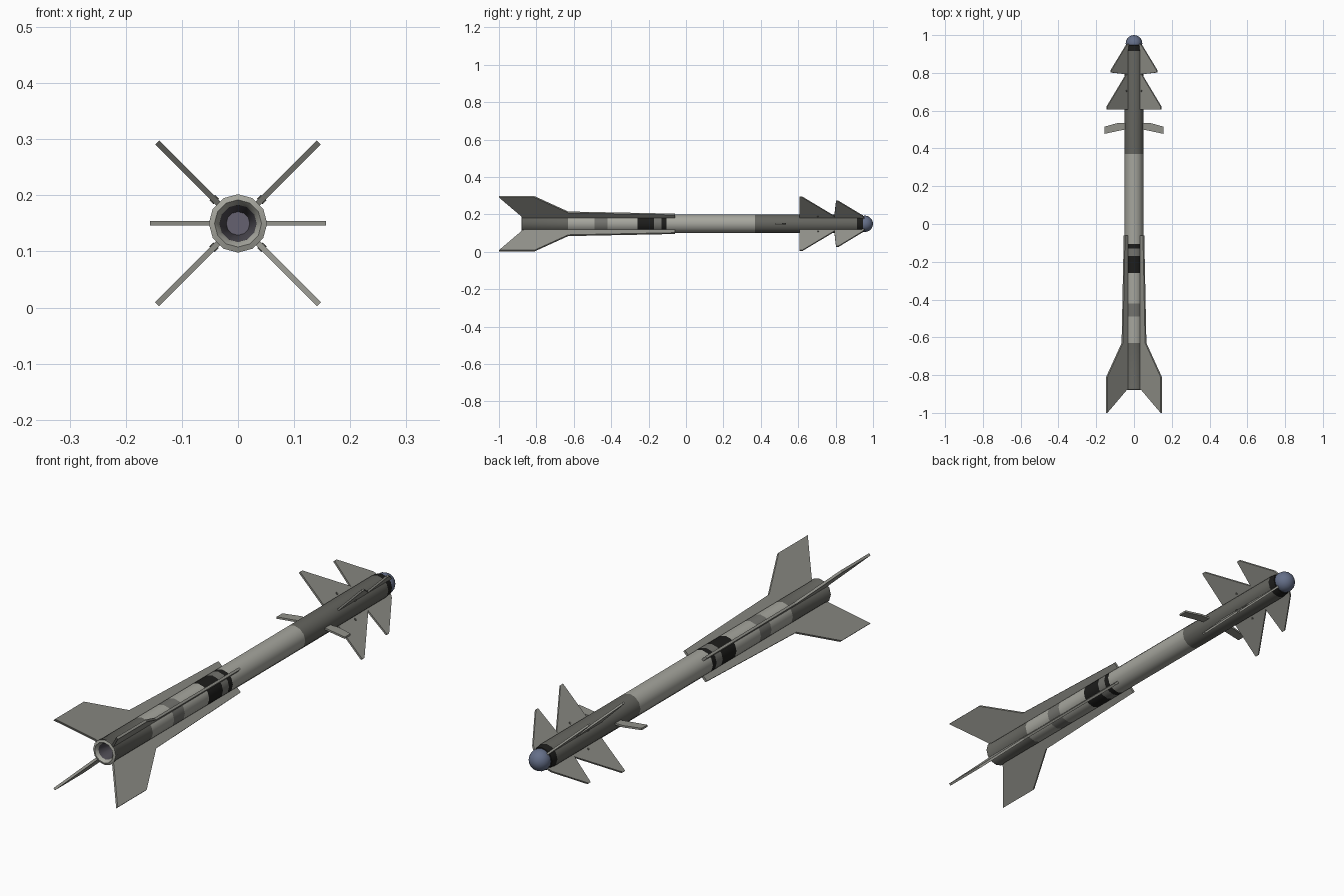
import bpy, bmesh, math
from mathutils import Vector, Matrix

if "Cube" in bpy.data.objects:
    bpy.data.objects.remove(bpy.data.objects["Cube"])

AXIS_Z = 0.15
SIDES = 12


def material(name, rgb):
    m = bpy.data.materials.new(name)
    m.diffuse_color = (*rgb, 1)
    m.use_nodes = True
    m.node_tree.nodes["Principled BSDF"].inputs["Base Color"].default_value = m.diffuse_color
    return m


LIGHT = material("light_grey", (0.38, 0.38, 0.34))
MID = material("mid_grey", (0.17, 0.17, 0.155))
DARK = material("dark_grey", (0.13, 0.13, 0.115))
BLACK = material("black_band", (0.012, 0.012, 0.011))
FIN = material("fin_grey", (0.29, 0.29, 0.26))
GLASS = material("seeker_glass", (0.13, 0.16, 0.25))
BURNT = material("burnt_metal", (0.07, 0.065, 0.08))
PLUG = material("plug_grey", (0.13, 0.12, 0.16))


def finish(name, bm, mats, angle=40):
    bmesh.ops.recalc_face_normals(bm, faces=bm.faces)
    me = bpy.data.meshes.new(name)
    bm.to_mesh(me)
    bm.free()
    for m in mats:
        me.materials.append(m)
    ob = bpy.data.objects.new(name, me)
    bpy.context.collection.objects.link(ob)
    bpy.context.view_layer.objects.active = ob
    ob.select_set(True)
    bpy.ops.object.shade_smooth_by_angle(angle=math.radians(angle))
    ob.select_set(False)
    return ob


def lathe(name, profile, sides=SIDES):
    """profile: (y, radius, material of the strip leading to the next point)"""
    mats = list(dict.fromkeys(p[2] for p in profile))
    bm = bmesh.new()
    rings = []
    for y, r, _ in profile:
        n = sides if r > 0 else 1
        rings.append([bm.verts.new((r * math.sin(math.tau * i / sides), y,
                                    AXIS_Z + r * math.cos(math.tau * i / sides)))
                      for i in range(n)])
    for a, b, p in zip(rings, rings[1:], profile):
        for i in range(sides):
            j = (i + 1) % sides
            quad = [a[i % len(a)], a[j % len(a)], b[j % len(b)], b[i % len(b)]]
            f = bm.faces.new(list(dict.fromkeys(quad)))
            f.material_index = mats.index(p[2])
    return finish(name, bm, mats)


def fin(name, outline, angle, thick, mat=FIN):
    """Flat plate: outline of (radius, y), turned about the body axis"""
    bm = bmesh.new()
    face = bm.faces.new([bm.verts.new((r, y, -thick / 2)) for r, y in outline])
    ext = bmesh.ops.extrude_face_region(bm, geom=[face])
    bmesh.ops.translate(bm, vec=(0, 0, thick),
                        verts=[v for v in ext["geom"] if isinstance(v, bmesh.types.BMVert)])
    bm.transform(Matrix.Translation((0, 0, AXIS_Z)) @ Matrix.Rotation(math.radians(angle), 4, "Y"))
    return finish(name, bm, [mat], 30)


# Banded body tube with the exhaust nozzle folded into its rear end
R = 0.05
lathe("body", [
    (-0.80, 0, PLUG), (-0.80, 0.021, BURNT), (-0.868, 0.033, LIGHT),
    (-0.880, 0.042, LIGHT), (-0.876, 0.052, DARK), (-0.866, 0.052, DARK), (-0.862, R, DARK),
    (-0.63, R, LIGHT), (-0.49, R, MID), (-0.42, R, LIGHT), (-0.26, R, BLACK),
    (-0.17, R, MID), (-0.13, R, BLACK), (-0.105, R, LIGHT), (0.37, R, DARK),
    (0.915, R, BLACK), (0.945, 0.046, BLACK), (0.95, 0.038, BLACK), (0.95, 0, BLACK)])

# Seeker dome
DR = 0.044
lathe("seeker_dome", [(0.956 - DR * math.cos(math.pi * k / 10),
                       DR * math.sin(math.pi * k / 10) if 0 < k < 10 else 0, GLASS)
                      for k in range(11)], 16)

# Tail wings with long strakes, and two sets of nose canards, in an X
TAIL = [(0.040, -0.06), (0.072, -0.06), (0.088, -0.63), (0.204, -0.81),
        (0.204, -1.0), (0.060, -0.88), (0.040, -0.87)]
CANARD_FRONT = [(0.040, 0.955), (0.060, 0.945), (0.171, 0.815), (0.171, 0.802),
                (0.060, 0.793), (0.040, 0.793)]
CANARD_REAR = [(0.040, 0.80), (0.060, 0.79), (0.202, 0.622), (0.202, 0.607), (0.040, 0.607)]
for i in range(4):
    a = 45 + 90 * i
    fin(f"tail_wing_{i + 1}", TAIL, a, 0.010)
    fin(f"front_canard_{i + 1}", CANARD_FRONT, a, 0.008)
    fin(f"rear_canard_{i + 1}", CANARD_REAR, a, 0.008)
    # Pivot pin through each rear canard
    bm = bmesh.new()
    bmesh.ops.create_cone(bm, cap_ends=True, segments=8, radius1=0.005, radius2=0.005, depth=0.014)
    bm.transform(Matrix.Translation((0, 0, AXIS_Z)) @ Matrix.Rotation(math.radians(a), 4, "Y")
                 @ Matrix.Translation((0.06, 0.705, 0)))
    finish(f"canard_pin_{i + 1}", bm, [DARK])

# Small horizontal stabilisers
STAB = [(0.040, 0.535), (0.085, 0.535), (0.157, 0.515), (0.157, 0.477), (0.040, 0.502)]
for side, a in (("right", 0), ("left", 180)):
    fin(f"stabiliser_{side}", STAB, a, 0.008)
